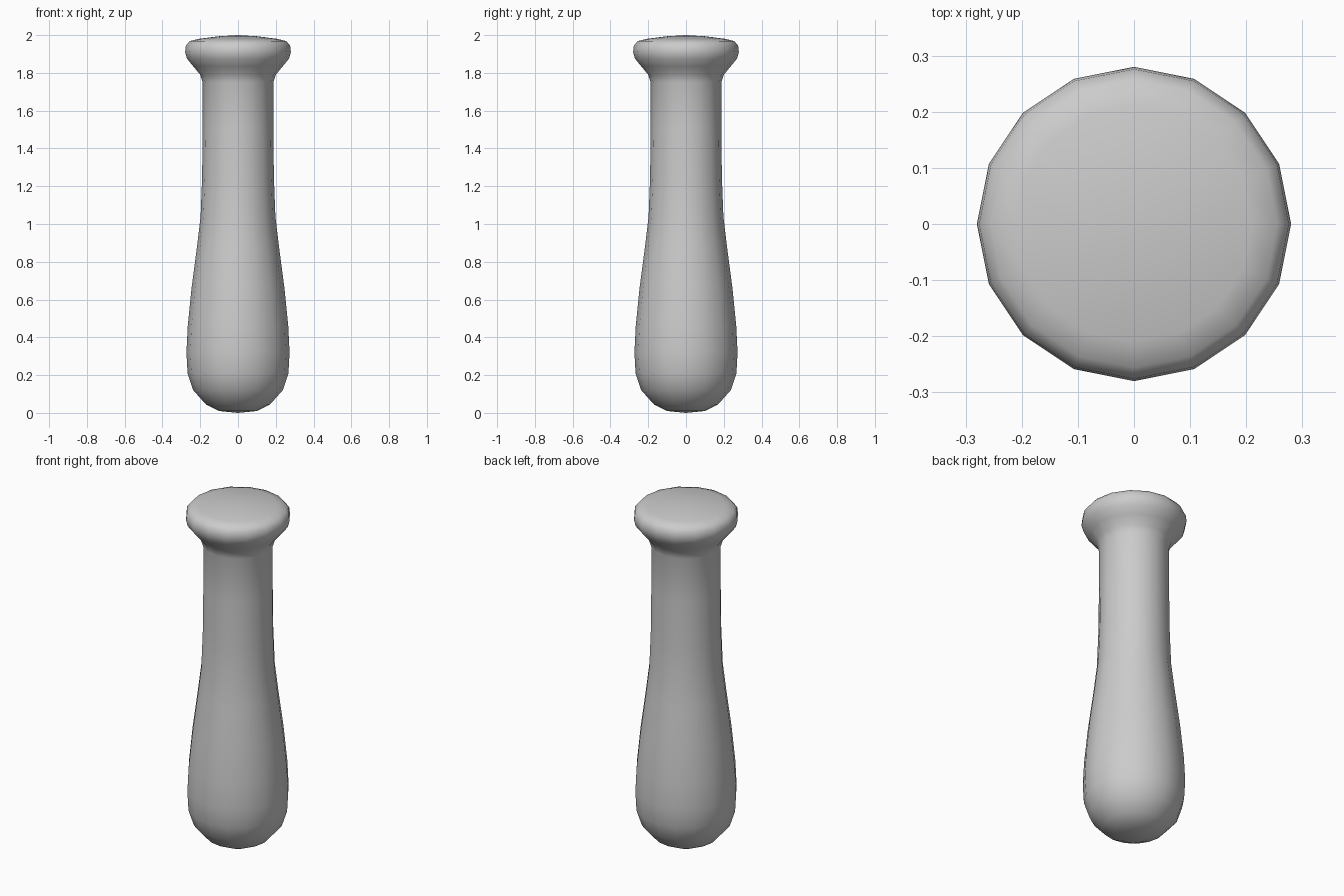
import bpy, bmesh
from math import cos, sin, tau

cube = bpy.data.objects.get("Cube")
if cube:
    bpy.data.objects.remove(cube, do_unlink=True)

SIDES = 16

# Plain grey material
grey = bpy.data.materials.new("plain grey")
grey.use_nodes = True
colour = (0.6, 0.6, 0.6, 1)
grey.diffuse_color = colour
grey.node_tree.nodes["Principled BSDF"].inputs["Base Color"].default_value = colour


def lathe(name, profile, bottom, top):
    """Spin (radius, height) rings about z, closed by a centre point at each end."""
    bm = bmesh.new()
    rings = [[bm.verts.new((r * cos(tau * i / SIDES), r * sin(tau * i / SIDES), z))
              for i in range(SIDES)] for r, z in profile]
    low = bm.verts.new((0, 0, bottom))
    high = bm.verts.new((0, 0, top))
    for i in range(SIDES):
        j = (i + 1) % SIDES
        bm.faces.new((low, rings[0][j], rings[0][i]))
        bm.faces.new((high, rings[-1][i], rings[-1][j]))
        for a, b in zip(rings, rings[1:]):
            bm.faces.new((a[i], a[j], b[j], b[i]))
    for face in bm.faces:
        face.smooth = True
    mesh = bpy.data.meshes.new(name)
    bm.to_mesh(mesh)
    bm.free()
    mesh.materials.append(grey)
    obj = bpy.data.objects.new(name, mesh)
    bpy.context.collection.objects.link(obj)
    return obj


# Rounded base, tapering grip, flared neck and domed cap in one turned profile
base = [(0.10, 0.01), (0.17, 0.045), (0.237, 0.12), (0.267, 0.21)]
grip = [(0.273, 0.32), (0.266, 0.46), (0.246, 0.66), (0.217, 0.88),
        (0.198, 1.04), (0.19, 1.25), (0.187, 1.5), (0.187, 1.75)]
neck = [(0.2, 1.79), (0.237, 1.835), (0.27, 1.875)]
cap = [(0.28, 1.91), (0.276, 1.945), (0.256, 1.968), (0.21, 1.98), (0.1, 1.994)]
lathe("turned_handle", base + grip + neck + cap, 0.0, 2.0)
